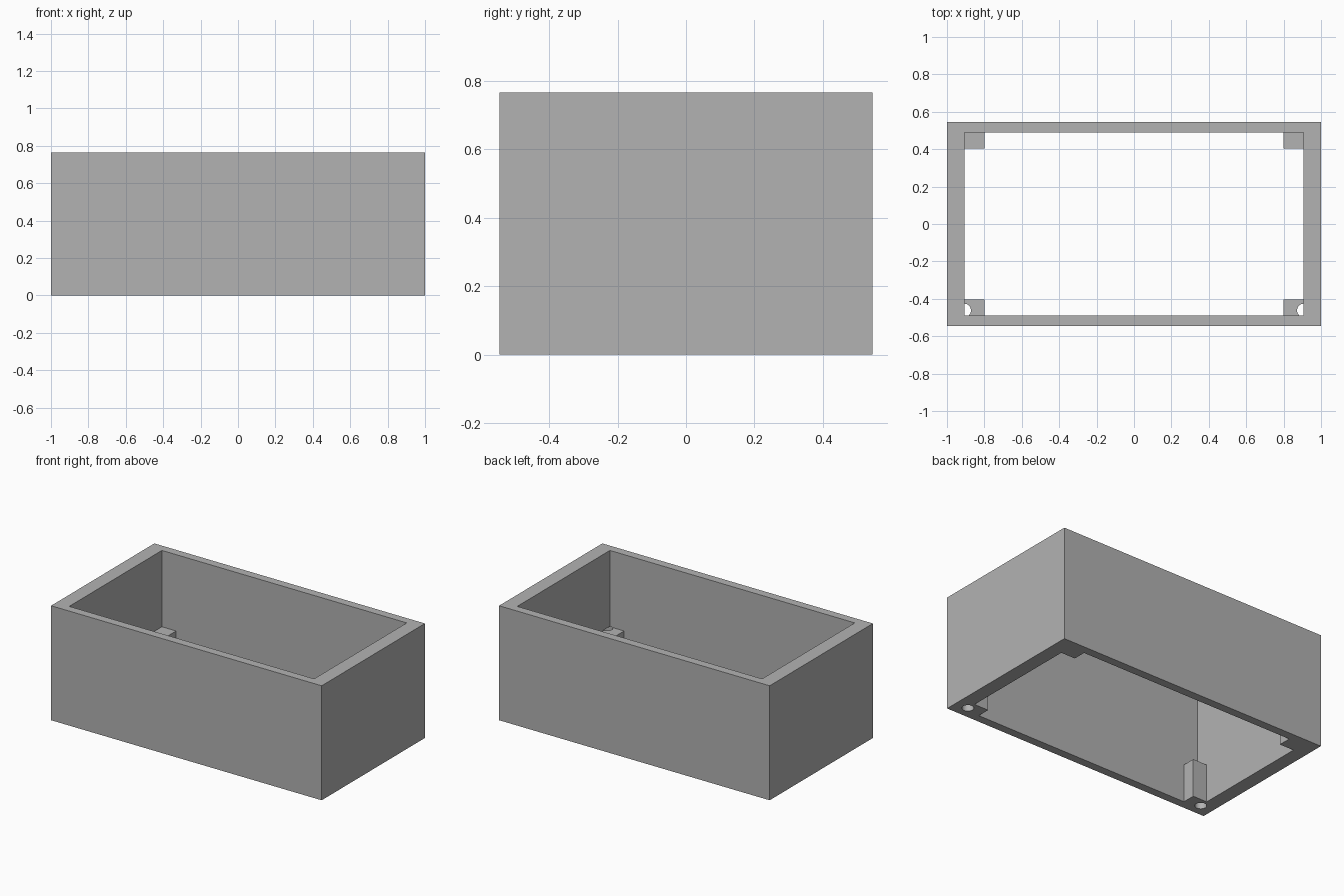
import bpy

cube = bpy.data.objects.get("Cube")
if cube:
    bpy.data.objects.remove(cube, do_unlink=True)

LENGTH, WIDTH, HEIGHT = 2.0, 1.09, 0.765
INNER_X, INNER_Y = 0.905, 0.489      # inside faces of the walls
POST_X, POST_Y = 0.80, 0.403         # inside faces of the corner posts
POST_TOP = 0.255
OPEN = 0.2                           # cutter overshoot past open ends

grey = bpy.data.materials.new("plain grey")
grey.use_nodes = True
colour = (0.448, 0.448, 0.448, 1)
grey.diffuse_color = colour
grey.node_tree.nodes["Principled BSDF"].inputs["Base Color"].default_value = colour


def box(name, half_x, half_y, bottom, top):
    bpy.ops.mesh.primitive_cube_add(size=1, location=(0, 0, (bottom + top) / 2))
    obj = bpy.context.object
    obj.name = name
    obj.scale = (2 * half_x, 2 * half_y, top - bottom)
    bpy.ops.object.transform_apply(location=True, rotation=False, scale=True)
    obj.data.materials.append(grey)
    return obj


def cut(target, cutter):
    mod = target.modifiers.new(cutter.name, "BOOLEAN")
    mod.operation = "DIFFERENCE"
    mod.solver = "EXACT"
    mod.object = cutter
    bpy.context.view_layer.objects.active = target
    bpy.ops.object.modifier_apply(modifier=mod.name)
    bpy.data.objects.remove(cutter, do_unlink=True)


# Outer block of the open enclosure
enclosure = box("enclosure", LENGTH / 2, WIDTH / 2, 0, HEIGHT)

# Full cavity above the posts, cross-shaped cavity between them
cut(enclosure, box("upper_cavity", INNER_X, INNER_Y, POST_TOP, HEIGHT + OPEN))
cut(enclosure, box("long_cavity", INNER_X, POST_Y, -OPEN, POST_TOP + OPEN))
cut(enclosure, box("short_cavity", POST_X, INNER_Y, -OPEN, POST_TOP + OPEN))

# Screw holes up through the two front posts
for side in (-1, 1):
    top = POST_TOP + 0.003
    bpy.ops.mesh.primitive_cylinder_add(
        vertices=32, radius=0.036, depth=top + OPEN,
        location=(side * 0.908, -0.462, (top - OPEN) / 2))
    hole = bpy.context.object
    hole.name = "screw_hole"
    hole.data.materials.append(grey)
    cut(enclosure, hole)

# Smooth hole walls, crisp box edges
bpy.ops.object.select_all(action="DESELECT")
enclosure.select_set(True)
bpy.context.view_layer.objects.active = enclosure
bpy.ops.object.shade_smooth_by_angle(angle=0.5)
